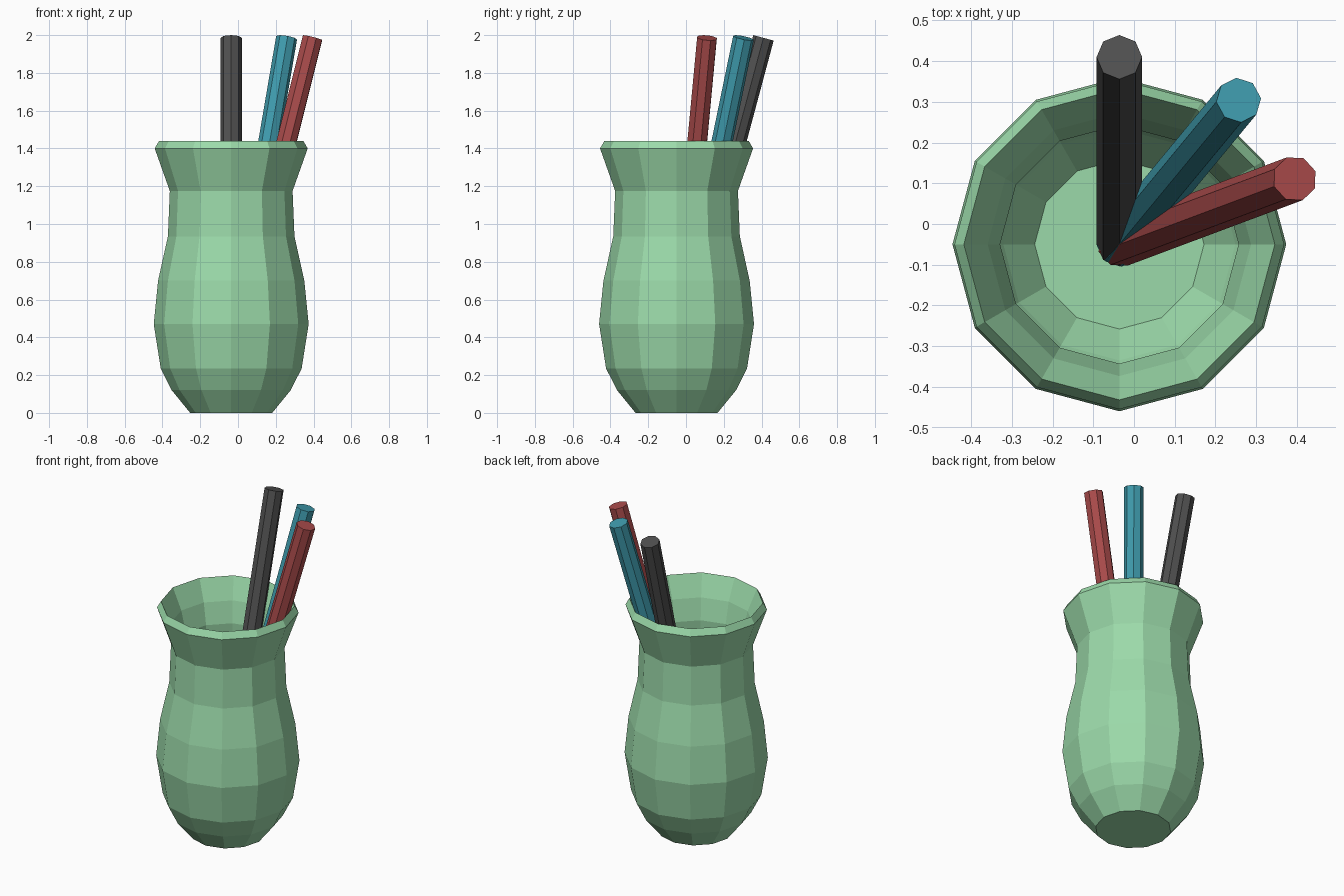
import bpy, bmesh
from math import cos, sin, tan, pi, radians
from mathutils import Vector, Matrix

if "Cube" in bpy.data.objects:
    bpy.data.objects.remove(bpy.data.objects["Cube"])

CENTRE = Vector((-0.036, -0.05, 0))


def finish(name, bm, colour):
    bmesh.ops.recalc_face_normals(bm, faces=bm.faces)
    mesh = bpy.data.meshes.new(name)
    bm.to_mesh(mesh)
    bm.free()
    mat = bpy.data.materials.new(name + "_colour")
    mat.diffuse_color = (*colour, 1)
    mat.use_nodes = True
    mat.node_tree.nodes["Principled BSDF"].inputs["Base Color"].default_value = mat.diffuse_color
    mesh.materials.append(mat)
    obj = bpy.data.objects.new(name, mesh)
    bpy.context.collection.objects.link(obj)
    return obj


def lathe(name, profile, sides, colour):
    """Revolve an (r, z) profile and cap both of its ends."""
    bm = bmesh.new()
    rings = [[bm.verts.new((r * cos(2 * pi * i / sides), r * sin(2 * pi * i / sides), z))
              for i in range(sides)] for r, z in profile]
    for a, b in zip(rings, rings[1:]):
        for i in range(sides):
            j = (i + 1) % sides
            bm.faces.new((a[i], a[j], b[j], b[i]))
    bm.faces.new(rings[0])
    bm.faces.new(rings[-1])
    return finish(name, bm, colour)


# Hollow pot: outside wall up to the rim, then inside wall down to the floor
outer = [(0.217, 0), (0.315, 0.12), (0.373, 0.235), (0.41, 0.47), (0.387, 0.70),
         (0.335, 0.935), (0.325, 1.175), (0.405, 1.40)]
inner = [(0.382, 1.44), (0.3235, 1.31), (0.293, 1.18), (0.305, 0.93), (0.355, 0.69),
         (0.378, 0.47), (0.343, 0.245), (0.285, 0.14), (0.208, 0.03)]
pot = lathe("pot", outer + inner, 12, (0.33, 0.70, 0.40))
pot.location = CENTRE

# Three octagonal sticks leaning out from the pot's axis
TILT, RADIUS, REACH = radians(15), 0.056, 0.46
length = REACH / sin(TILT)
base_z = 2 - RADIUS * sin(TILT) - REACH / tan(TILT)
for name, azimuth, colour in (("black_stick", 90, (0.08, 0.08, 0.08)),
                              ("teal_stick", 50.4, (0.05, 0.33, 0.42)),
                              ("red_stick", 20.5, (0.40, 0.07, 0.07))):
    stick = lathe(name, [(RADIUS, 0), (RADIUS, length)], 8, colour)
    stick.matrix_world = (Matrix.Translation(CENTRE + Vector((0, 0, base_z)))
                          @ Matrix.Rotation(radians(azimuth), 4, 'Z')
                          @ Matrix.Rotation(TILT, 4, 'Y'))
